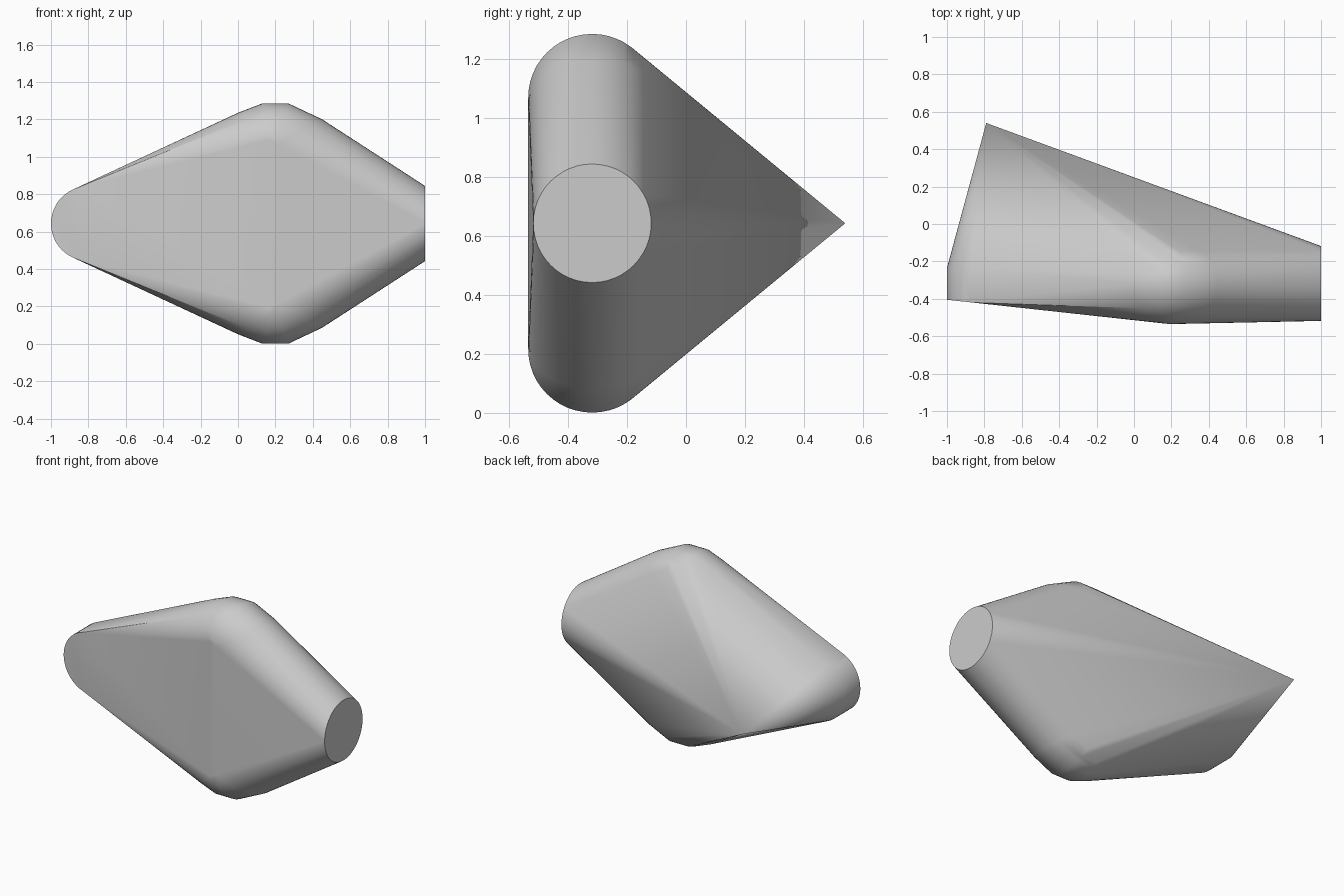
import bpy, bmesh
from math import sin, cos, pi, radians
from mathutils import Vector

cube = bpy.data.objects.get("Cube")
if cube:
    bpy.data.objects.remove(cube, do_unlink=True)

MID_Z = 0.643
AXIS_Y = -0.318
SEG = 48

grey = bpy.data.materials.new("plain grey")
grey.use_nodes = True
colour = (0.6, 0.6, 0.6, 1)
grey.diffuse_color = colour
grey.node_tree.nodes["Principled BSDF"].inputs["Base Color"].default_value = colour


def circle(n):
    return [(cos(2 * pi * i / n), sin(2 * pi * i / n)) for i in range(n)]


points = []

# Flat round end of the body
points += [(1, AXIS_Y + 0.2 * c, MID_Z + 0.201 * s) for c, s in circle(SEG)]

# Rounded narrow end: a short drum whose front rim follows the sloping front
for c, s in circle(SEG):
    x, z = -0.8 + 0.2 * c, MID_Z + 0.2 * s
    points.append((x, -0.405 - 0.109 * (x + 1), z))
    points.append((x, -0.235, z))

# Upper and lower elbows: half rings fanned about a shared cross pin
for side in (1, -1):
    for x, z in ((0, 0.592), (0.13, 0.642), (0.27, 0.642), (0.45, 0.557)):
        for i in range(SEG // 2 + 1):
            a = 2 * pi * i / SEG
            points.append((0.2 + (x - 0.2) * sin(a),
                           AXIS_Y + 0.217 * cos(a),
                           MID_Z + side * (0.427 + (z - 0.427) * sin(a))))

# Pointed rear tip
points.append((-0.79, 0.54, MID_Z))

# Stretch one skin over all the sections
bm = bmesh.new()
for p in points:
    bm.verts.new(Vector(p))
bmesh.ops.remove_doubles(bm, verts=bm.verts[:], dist=0.0005)
bmesh.ops.convex_hull(bm, input=bm.verts[:])
loose = [v for v in bm.verts if not v.link_faces]
bmesh.ops.delete(bm, geom=loose, context='VERTS')
bmesh.ops.dissolve_limit(bm, angle_limit=radians(0.6),
                         verts=bm.verts[:], edges=bm.edges[:])
bmesh.ops.recalc_face_normals(bm, faces=bm.faces[:])

mesh = bpy.data.meshes.new("wedge_body")
bm.to_mesh(mesh)
bm.free()
mesh.materials.append(grey)
body = bpy.data.objects.new("wedge_body", mesh)
bpy.context.collection.objects.link(body)

# Smooth rounded edges, crisp rims, flat large faces
bpy.ops.object.select_all(action='DESELECT')
body.select_set(True)
bpy.context.view_layer.objects.active = body
bpy.ops.object.shade_smooth_by_angle(angle=radians(30))
weighted = body.modifiers.new("flat_faces", 'WEIGHTED_NORMAL')
weighted.keep_sharp = True
